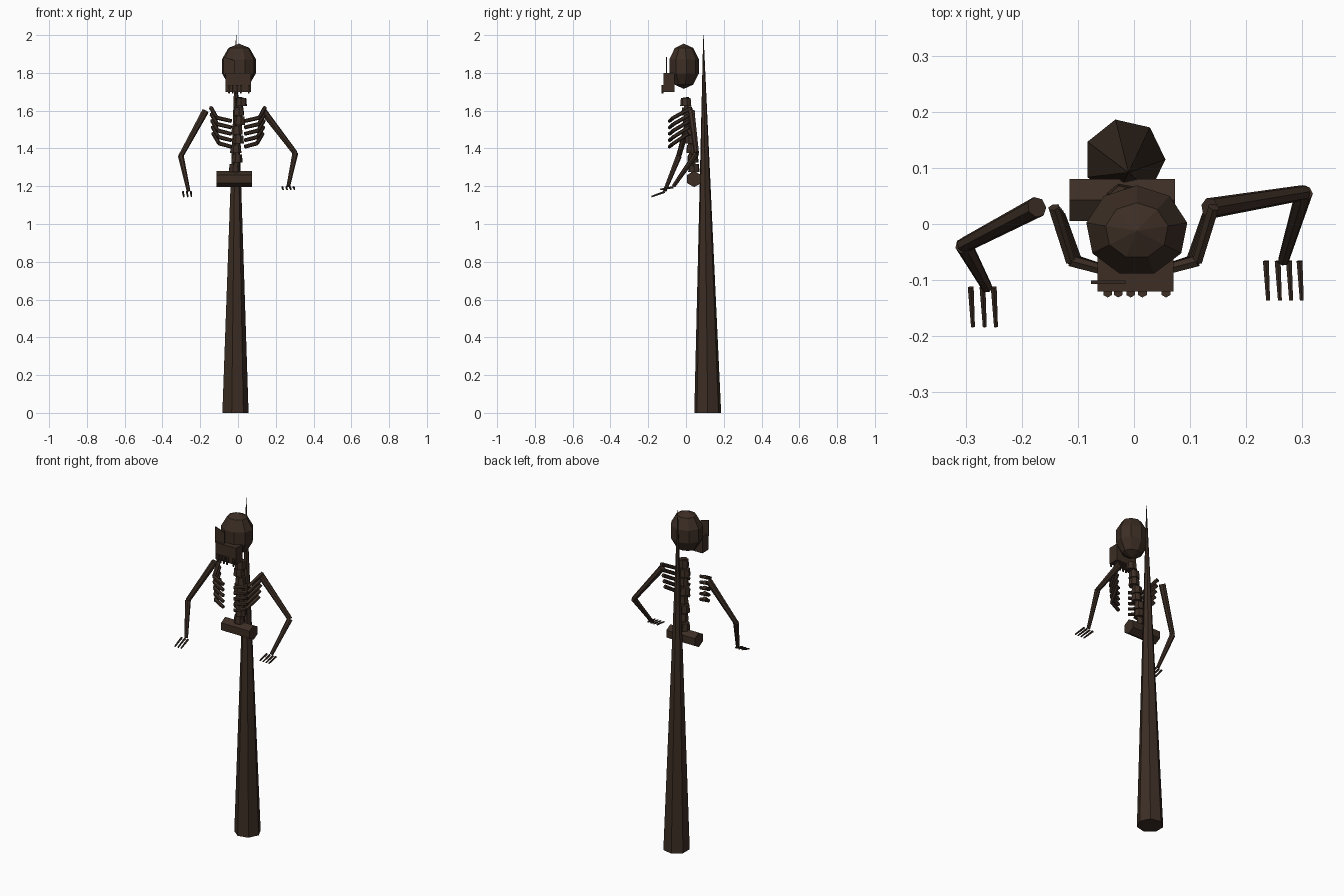
import bpy, bmesh, math
from mathutils import Vector, Matrix

cube = bpy.data.objects.get("Cube")
if cube:
    bpy.data.objects.remove(cube, do_unlink=True)

wood = bpy.data.materials.new("dark_brown")
wood.use_nodes = True
COLOUR = (0.045, 0.027, 0.018, 1)
wood.diffuse_color = COLOUR
wood.node_tree.nodes["Principled BSDF"].inputs["Base Color"].default_value = COLOUR


def finish(name, bm):
    mesh = bpy.data.meshes.new(name)
    bm.to_mesh(mesh)
    bm.free()
    mesh.materials.append(wood)
    obj = bpy.data.objects.new(name, mesh)
    bpy.context.collection.objects.link(obj)
    return obj


def add_rod(bm, a, b, r1, r2, sides=6, spin=0.0):
    """Capped tapered rod between two points."""
    a, b = Vector(a), Vector(b)
    axis = b - a
    turn = axis.to_track_quat('Z', 'Y').to_matrix().to_4x4()
    matrix = Matrix.Translation((a + b) / 2) @ turn @ Matrix.Rotation(spin, 4, 'Z')
    bmesh.ops.create_cone(bm, cap_ends=True, segments=sides, radius1=r1,
                          radius2=r2, depth=axis.length, matrix=matrix)


def rod(name, a, b, r1, r2, sides=6, spin=0.0):
    bm = bmesh.new()
    add_rod(bm, a, b, r1, r2, sides, spin)
    return finish(name, bm)


def box(name, low, high):
    low, high = Vector(low), Vector(high)
    bm = bmesh.new()
    bmesh.ops.create_cube(bm, size=1, matrix=Matrix.Translation((low + high) / 2)
                          @ Matrix.Diagonal((*(high - low), 1)))
    return finish(name, bm)


# Tall spike with a slightly leaning tip
bm = bmesh.new()
bmesh.ops.create_cone(bm, cap_ends=True, segments=7, radius1=0.073, radius2=0.001,
                      depth=2, matrix=Matrix.Translation((0, 0, 1))
                      @ Matrix.Rotation(math.radians(-90), 4, 'Z'))
for v in bm.verts:
    top = v.co.z > 1
    v.co += Vector((-0.01, 0.092, 0) if top else (-0.017, 0.115, 0))
finish("spike", bm)

# Faceted skull
bm = bmesh.new()
bmesh.ops.create_uvsphere(bm, u_segments=9, v_segments=5, radius=1,
                          matrix=Matrix.Translation((0.005, -0.012, 1.835))
                          @ Matrix.Diagonal((0.096, 0.085, 0.12, 1)))
finish("skull", bm)

# Jaw, teeth and the broken brow plate
box("jaw", (-0.065, -0.12, 1.7), (0.07, -0.06, 1.8))
for i, x in enumerate((-0.047, -0.028, -0.006, 0.015, 0.057)):
    rod(f"tooth_{i + 1}", (x, -0.122, 1.735), (x, -0.124, 1.69), 0.009, 0.005)
plate = box("brow_plate", (-0.077, -0.107, 1.79), (-0.015, -0.101, 1.885))
for v in plate.data.vertices:
    if v.co.z > 1.85 and v.co.x > -0.05:
        v.co.z -= 0.02

# Spine of stacked vertebrae, leaning back towards the hips
COUNT = 8
for i in range(COUNT):
    t = i / (COUNT - 1)
    x = 0.012 - 0.027 * t + 0.005 * (-1) ** i
    y = 0.042 * t
    z = 1.645 - 0.35 * t
    rod(f"vertebra_{i + 1}", (x, y, z - 0.02), (x, y, z + 0.023), 0.031, 0.027, 7, i)
rod("spinal_cord", (-0.013, 0.042, 1.26), (0.012, 0, 1.67), 0.017, 0.017)

# Hip bar
rod("pelvis", (-0.115, 0.043, 1.238), (0.073, 0.043, 1.238), 0.043, 0.043, 6)

# Five bent ribs on each side
for side, label in ((1, "left"), (-1, "right")):
    for i in range(5):
        z = 1.545 - 0.034 * i
        back = 0.142 if side > 0 else 0.143
        path = [(side * (back - 0.003 * i), 0.03 - 0.004 * i, z + 0.07),
                (side * (0.113 - 0.003 * i), -0.066, z + 0.018),
                (side * 0.035, -0.087, z)]
        bm = bmesh.new()
        for a, b in zip(path, path[1:]):
            add_rod(bm, a, b, 0.011, 0.01)
        finish(f"{label}_rib_{i + 1}", bm)

# Arms with splayed finger bones
ARMS = {
    "left": [(0.135, 0.028, 1.595), (0.303, 0.056, 1.375), (0.266, -0.066, 1.2)],
    "right": [(-0.173, 0.03, 1.598), (-0.303, -0.038, 1.36), (-0.262, -0.113, 1.175)],
}
FINGERS = {"left": (0.235, 0.256, 0.276, 0.295), "right": (-0.291, -0.27, -0.25)}
for label, (shoulder, elbow, wrist) in ARMS.items():
    rod(f"{label}_upper_arm", shoulder, elbow, 0.019, 0.014, 7)
    rod(f"{label}_forearm", elbow, wrist, 0.016, 0.01, 7)
    for i, x in enumerate(FINGERS[label]):
        drop = 0.012 if label == "left" else 0.025
        start = Vector((x, wrist[1], wrist[2] - 0.005))
        rod(f"{label}_finger_{i + 1}", start, start + Vector((0.004, -0.07, -drop)),
            0.006, 0.004)
